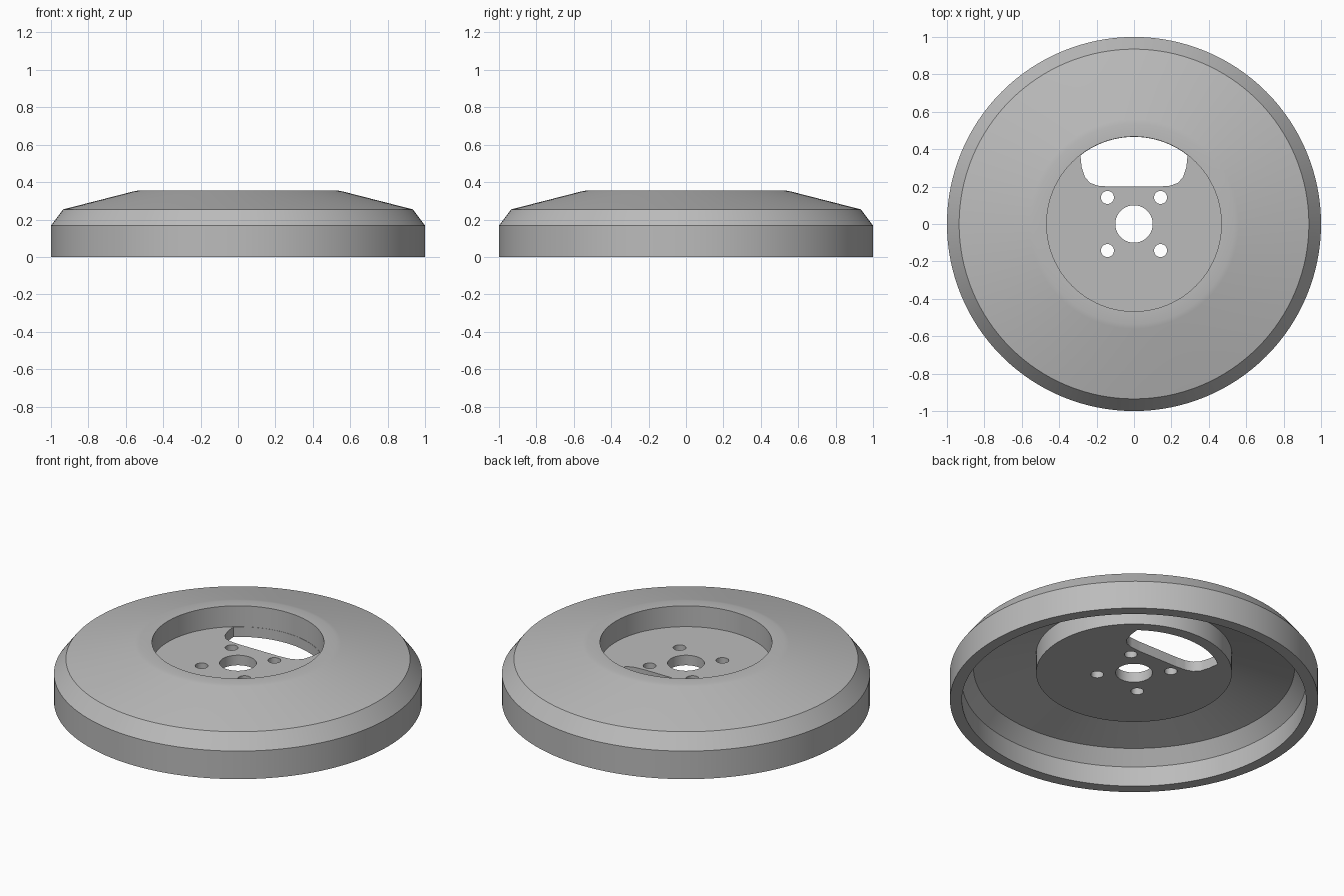
import bpy
import bmesh
from math import radians, sin, cos, tau

cube = bpy.data.objects.get("Cube")
if cube:
    bpy.data.objects.remove(cube, do_unlink=True)

SEGMENTS = 128
BORE, RECESS, RIM = 0.1, 0.467, 1.0
WALL = 0.065
TOP, FLOOR = 0.355, 0.23

grey = bpy.data.materials.new("plain grey")
grey.use_nodes = True
colour = (0.5, 0.5, 0.5, 1)
grey.diffuse_color = colour
grey.node_tree.nodes["Principled BSDF"].inputs["Base Color"].default_value = colour


def make_object(name, bm):
    bmesh.ops.recalc_face_normals(bm, faces=bm.faces)
    mesh = bpy.data.meshes.new(name)
    bm.to_mesh(mesh)
    bm.free()
    obj = bpy.data.objects.new(name, mesh)
    bpy.context.collection.objects.link(obj)
    mesh.materials.append(grey)
    return obj


def lathe(name, profile):
    """Revolve a closed (radius, height) profile around z."""
    bm = bmesh.new()
    rings = []
    for i in range(SEGMENTS):
        a = tau * i / SEGMENTS
        rings.append([bm.verts.new((r * cos(a), r * sin(a), z)) for r, z in profile])
    n = len(profile)
    for i, ring in enumerate(rings):
        after = rings[(i + 1) % SEGMENTS]
        for j in range(n):
            k = (j + 1) % n
            bm.faces.new((ring[j], after[j], after[k], ring[k]))
    return make_object(name, bm)


def prism(name, outline, low, high):
    """Extrude an (x, y) outline between two heights."""
    bm = bmesh.new()
    base = bm.faces.new([bm.verts.new((x, y, low)) for x, y in outline])
    new = bmesh.ops.extrude_face_region(bm, geom=[base])["geom"]
    moved = [v for v in new if isinstance(v, bmesh.types.BMVert)]
    bmesh.ops.translate(bm, verts=moved, vec=(0, 0, high - low))
    obj = make_object(name, bm)
    obj.hide_render = True
    return obj


def arc(radius, start, end, steps, cx=0, cy=0):
    angles = [radians(start + (end - start) * i / steps) for i in range(steps + 1)]
    return [(cx + radius * cos(a), cy + radius * sin(a)) for a in angles]


# Hollow dished cover with a sunken hub
cover = lathe("cover", [
    (BORE, FLOOR), (RECESS, FLOOR), (RECESS, TOP),
    (0.535, TOP), (0.56, 0.35), (0.935, 0.254),
    (RIM, 0.168), (RIM, 0),
    (RIM - WALL, 0), (RIM - WALL, 0.12), (0.872, 0.2),
    (RECESS + WALL, 0.288), (RECESS + WALL, 0.17), (BORE, 0.17),
])

# Four bolt holes and the rounded window in the hub floor
cutters = [
    prism("bolt_hole_cutter", arc(0.035, 0, 348.75, 31, x, y), 0.1, 0.3)
    for x in (-0.142, 0.142) for y in (-0.142, 0.142)
]
corner = [(0.28, 0.305), (0.262, 0.25), (0.235, 0.22), (0.195, 0.205), (0.13, 0.2)]
window = arc(RECESS - 0.0015, 52, 128, 32)
window += [(-x, y) for x, y in corner] + corner[::-1]
cutters.append(prism("window_cutter", window, 0.1, 0.3))

bpy.ops.object.select_all(action="DESELECT")
bpy.context.view_layer.objects.active = cover
cover.select_set(True)
for cutter in cutters:
    cut = cover.modifiers.new(cutter.name, "BOOLEAN")
    cut.operation = "DIFFERENCE"
    cut.solver = "EXACT"
    cut.object = cutter
    bpy.ops.object.modifier_apply(modifier=cut.name)
    bpy.data.objects.remove(cutter, do_unlink=True)

bpy.ops.object.shade_smooth_by_angle(angle=radians(30))
